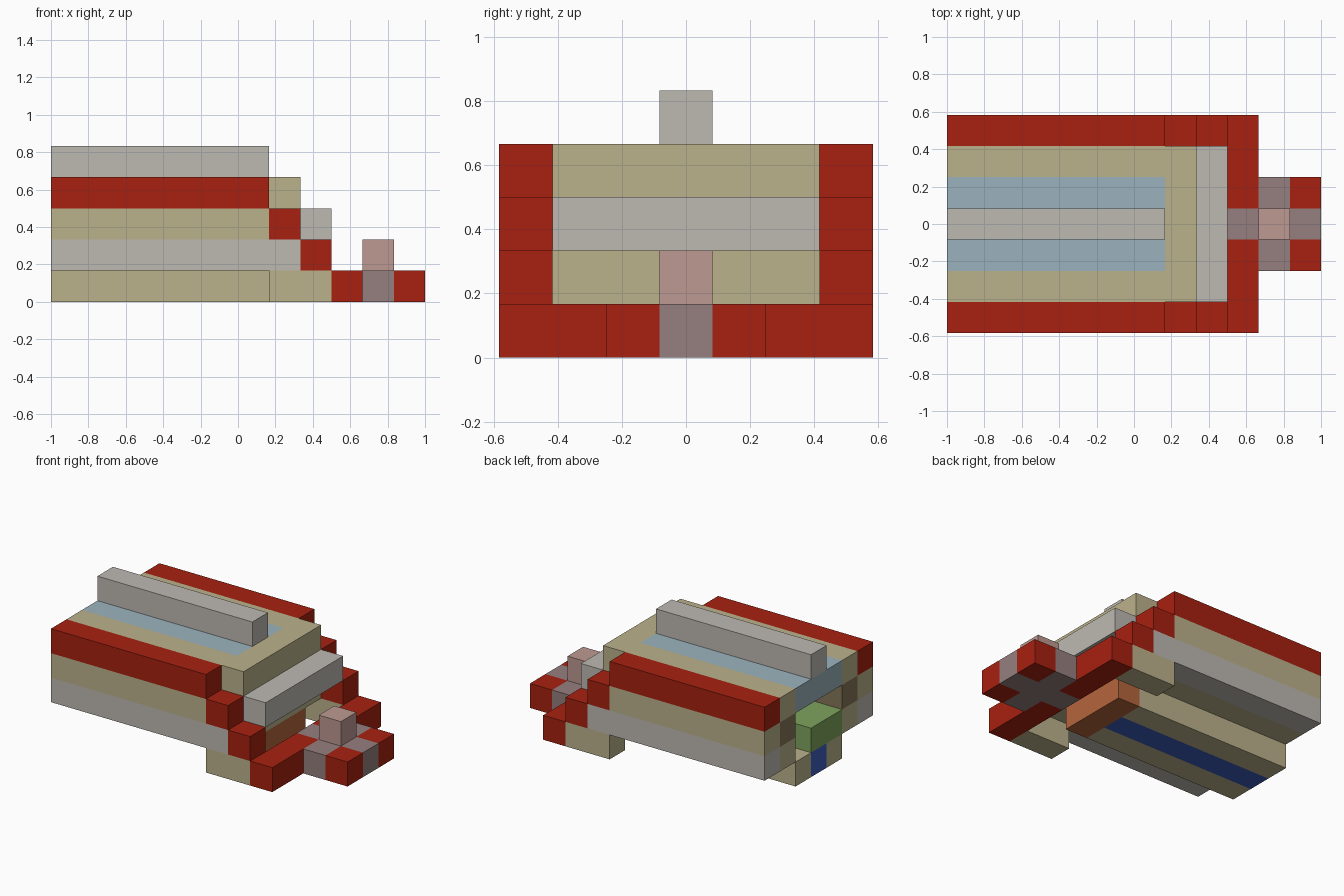
import bpy
import bmesh

default = bpy.data.objects.get("Cube")
if default:
    bpy.data.objects.remove(default)

CELL = 1 / 6  # the model is built on a cubic grid


def material(name, *rgb):
    m = bpy.data.materials.new(name)
    m.use_nodes = True
    m.diffuse_color = (*rgb, 1)
    m.node_tree.nodes["Principled BSDF"].inputs["Base Color"].default_value = (*rgb, 1)
    return m


red = material("red", 0.39, 0.015, 0.005)
tan = material("tan", 0.50, 0.445, 0.26)
grey = material("grey", 0.515, 0.49, 0.45)
sky = material("pale_blue", 0.33, 0.45, 0.51)
mauve = material("mauve", 0.305, 0.21, 0.21)
pink = material("pink", 0.51, 0.32, 0.285)
brown = material("brown", 0.46, 0.13, 0.045)
green = material("green", 0.21, 0.37, 0.11)
blue = material("blue", 0.045, 0.107, 0.50)
taupe = material("dark_tan", 0.235, 0.18, 0.10)


def block(name, mat, xs, ys, zs):
    """Box given by cell ranges: x from the tail, y from the middle, z from the ground."""
    bm = bmesh.new()
    bmesh.ops.create_cube(bm, size=1)
    ranges = (xs, ys, zs)
    for v in bm.verts:
        cells = [r[1] if c > 0 else r[0] for c, r in zip(v.co, ranges)]
        v.co = ((cells[0] - 6) * CELL, cells[1] * CELL, cells[2] * CELL)
    mesh = bpy.data.meshes.new(name)
    bm.to_mesh(mesh)
    bm.free()
    mesh.materials.append(mat)
    obj = bpy.data.objects.new(name, mesh)
    bpy.context.collection.objects.link(obj)


def pair(name, mat, xs, ys, zs):
    """The same box on both sides of the middle."""
    block("front_" + name, mat, xs, (-ys[1], -ys[0]), zs)
    block("back_" + name, mat, xs, ys, zs)


OUTER = (2.5, 3.5)
RAIL = (1.5, 2.5)
WIDE = (-2.5, 2.5)
CORE = (-1.5, 1.5)
MID = (-0.5, 0.5)
SIDE = (0.5, 1.5)

# Long side walls in coloured courses
pair("wall_bottom", grey, (0, 8), OUTER, (1, 2))
pair("wall_middle", tan, (0, 7), OUTER, (2, 3))
pair("wall_top", red, (0, 7), OUTER, (3, 4))

# Stepped shoulders, feet and bumper
pair("upper_step", red, (7, 8), OUTER, (2, 3))
pair("lower_step", red, (8, 9), OUTER, (1, 2))
pair("foot", tan, (7, 9), OUTER, (0, 1))
pair("bumper", red, (9, 10), (0.5, 3.5), (0, 1))

# Inner rails, bulkhead and roof
pair("inner_rail", tan, (0, 7), RAIL, (1, 2))
pair("inner_wall", taupe, (0, 7), RAIL, (2, 3))
pair("roof_edge", tan, (0, 7), RAIL, (3, 4))
block("roof_panel", sky, (0, 7), CORE, (3, 4))
block("bulkhead", tan, (7, 8), WIDE, (1, 3))
block("roof_front", tan, (7, 8), WIDE, (3, 4))
block("roof_fin", grey, (0, 7), MID, (4, 5))
block("cross_bar", grey, (8, 9), WIDE, (2, 3))

# Tail opening with its floor
block("tail_floor", green, (0, 7), (-1.5, 0.5), (1, 2))
block("inner_floor", green, (2, 7), SIDE, (1, 2))

# Belly with a centre stripe and end block
pair("belly_side", tan, (0, 7), SIDE, (0, 1))
block("belly_stripe", blue, (0, 7), MID, (0, 1))
block("belly_end", brown, (7, 8), CORE, (0, 1))

# Nose cross with corner blocks and a knob
block("nose_spine", mauve, (9, 12), MID, (0, 1))
pair("nose_arm", mauve, (10, 11), SIDE, (0, 1))
pair("nose_corner", red, (11, 12), SIDE, (0, 1))
block("nose_knob", pink, (10, 11), MID, (1, 2))
